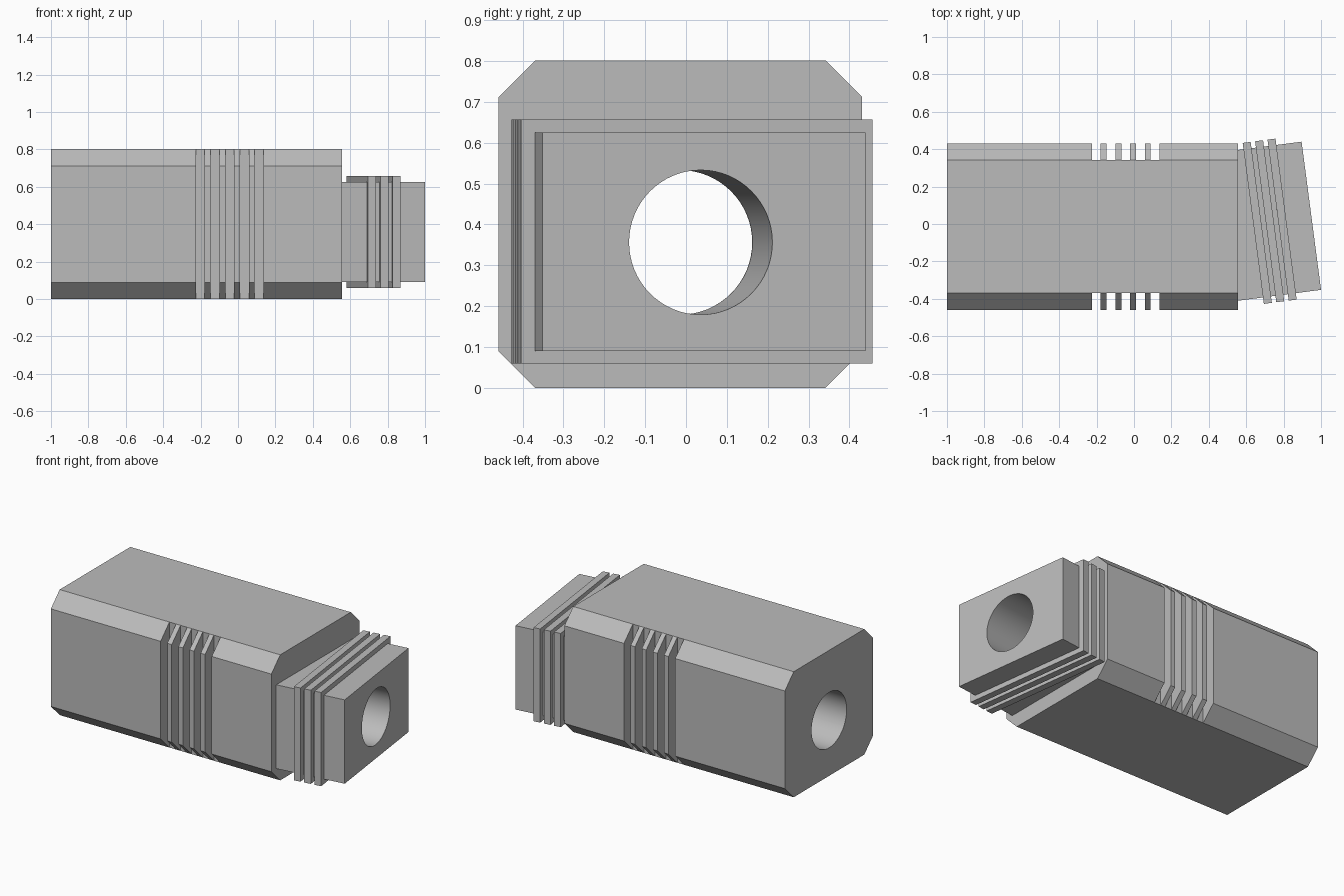
import bpy
import bmesh
import math
from mathutils import Matrix

cube = bpy.data.objects.get("Cube")
if cube:
    bpy.data.objects.remove(cube, do_unlink=True)

grey = bpy.data.materials.new("mid_grey")
grey.use_nodes = True
grey.diffuse_color = (0.5, 0.5, 0.5, 1)
bsdf = next(n for n in grey.node_tree.nodes if n.type == 'BSDF_PRINCIPLED')
bsdf.inputs["Base Color"].default_value = (0.5, 0.5, 0.5, 1)

ALONG_X = Matrix.Rotation(math.pi / 2, 4, 'Y')
HOLE_RADIUS, HOLE_Z = 0.177, 0.356


def make_object(name, bm):
    bmesh.ops.recalc_face_normals(bm, faces=bm.faces)
    mesh = bpy.data.meshes.new(name)
    bm.to_mesh(mesh)
    bm.free()
    mesh.materials.append(grey)
    obj = bpy.data.objects.new(name, mesh)
    bpy.context.collection.objects.link(obj)
    return obj


def prism(name, points, offset):
    """Closed outline pushed along an offset vector."""
    bm = bmesh.new()
    face = bm.faces.new([bm.verts.new(p) for p in points])
    pushed = bmesh.ops.extrude_face_region(bm, geom=[face], use_keep_orig=True)
    verts = [g for g in pushed["geom"] if isinstance(g, bmesh.types.BMVert)]
    bmesh.ops.translate(bm, verts=verts, vec=offset)
    return make_object(name, bm)


def add_box(bm, low, high, frame=Matrix()):
    centre = [(a + b) / 2 for a, b in zip(low, high)]
    size = [b - a for a, b in zip(low, high)]
    matrix = frame @ Matrix.Translation(centre) @ Matrix.Diagonal((*size, 1))
    bmesh.ops.create_cube(bm, size=1, matrix=matrix)


def bore_cutter(frame):
    bm = bmesh.new()
    bmesh.ops.create_cone(bm, cap_ends=True, segments=64, radius1=HOLE_RADIUS,
                          radius2=HOLE_RADIUS, depth=4, matrix=frame @ ALONG_X)
    return make_object("bore_cutter", bm)


def combine(obj, other, operation):
    """Apply a boolean and discard the helper."""
    other.hide_render = True
    mod = obj.modifiers.new("boolean", 'BOOLEAN')
    mod.operation, mod.object, mod.solver = operation, other, 'EXACT'
    bpy.context.view_layer.objects.active = obj
    bpy.ops.object.modifier_apply(modifier=mod.name)
    bpy.data.objects.remove(other, do_unlink=True)


def smooth(obj):
    bpy.ops.object.select_all(action='DESELECT')
    obj.select_set(True)
    bpy.context.view_layer.objects.active = obj
    bpy.ops.object.shade_smooth_by_angle(angle=math.radians(25))


# Main body: chamfered block
MID_Y, HALF, CORE, TOP, CHAMFER = -0.014, 0.445, 0.356, 0.801, 0.089
outline = [(s * y, z) for s, pairs in (
    (1, [(CORE, 0), (HALF, CHAMFER), (HALF, TOP - CHAMFER), (CORE, TOP)]),
    (-1, [(CORE, TOP), (HALF, TOP - CHAMFER), (HALF, CHAMFER), (CORE, 0)]),
) for y, z in pairs]
body = prism("main_body", [(-1, MID_Y + y, z) for y, z in outline], (1.557, 0, 0))

# Grip grooves on the front and back
bm = bmesh.new()
for i in range(5):
    x = -0.225 + 0.0785 * i
    for side in (-1, 1):
        ys = sorted((MID_Y + side * CORE, MID_Y + side * 0.6))
        add_box(bm, (x, ys[0], -0.1), (x + 0.047, ys[1], 0.9))
combine(body, make_object("groove_cutter", bm), 'DIFFERENCE')
combine(body, bore_cutter(Matrix.Translation((0, -0.015, HOLE_Z))), 'DIFFERENCE')
smooth(body)

# Angled end block, meeting the body face
plan = [(0.557, -0.41), (1, -0.352), (0.896, 0.44), (0.557, 0.396)]
end_block = prism("angled_end_block", [(x, y, 0.09) for x, y in plan], (0, 0, 0.535))

# Raised collars around the end block
tilt = Matrix.Translation((0.948, 0.044, 0)) @ Matrix.Rotation(math.radians(7.5), 4, 'Z')
bm = bmesh.new()
for i in range(3):
    x = -0.136 - 0.067 * i
    add_box(bm, (x - 0.043, -0.434, 0.059), (x, 0.434, 0.657), tilt)
combine(end_block, make_object("collars", bm), 'UNION')
combine(end_block, bore_cutter(tilt @ Matrix.Translation((0, -0.008, HOLE_Z))), 'DIFFERENCE')
smooth(end_block)
